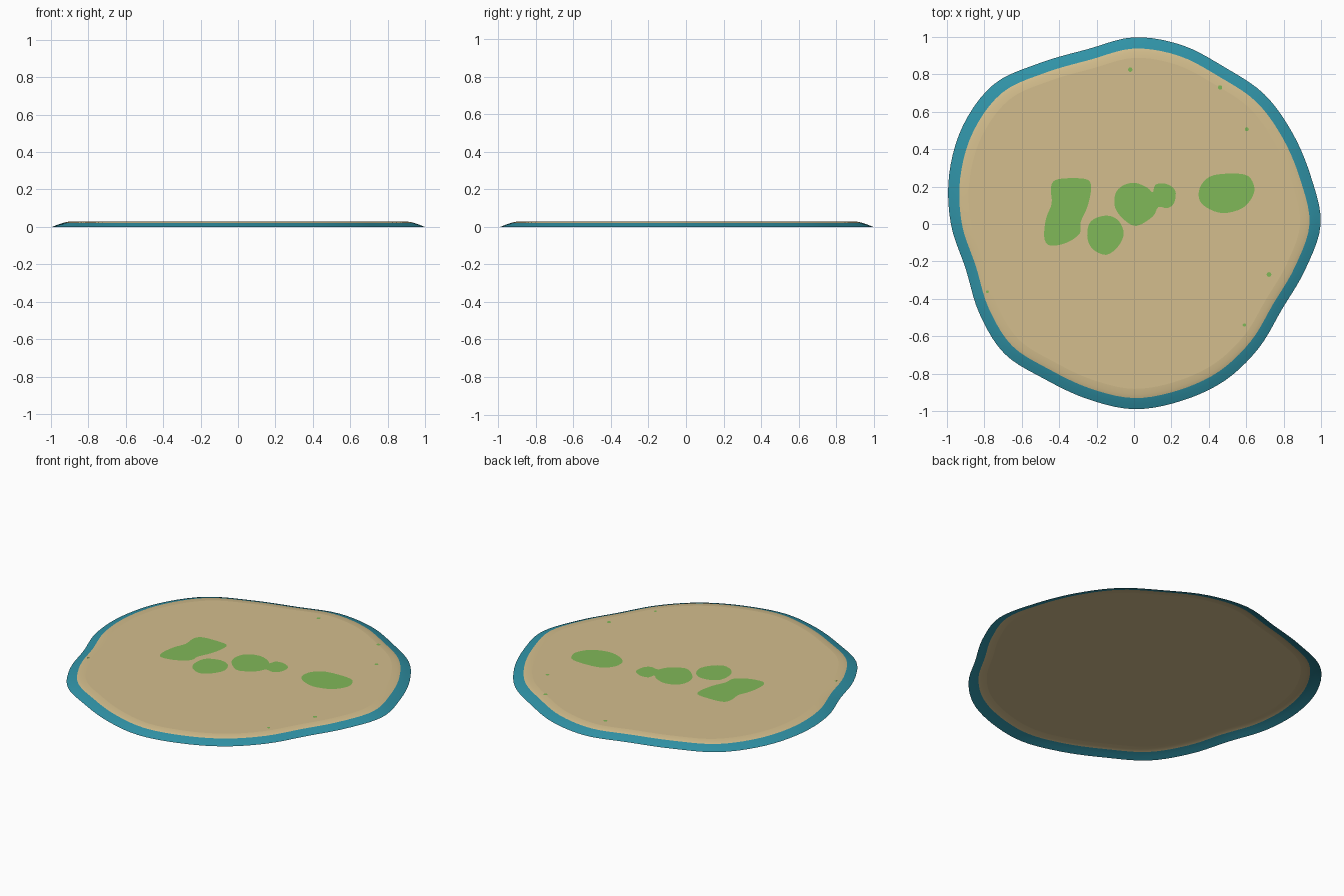
import bpy, bmesh, math
from mathutils import Vector

if "Cube" in bpy.data.objects:
    bpy.data.objects.remove(bpy.data.objects["Cube"])


def material(name, rgb):
    lin = [(c / 255 / 12.92) if c < 11 else ((c / 255 + 0.055) / 1.055) ** 2.4 for c in rgb]
    m = bpy.data.materials.new(name)
    m.diffuse_color = (*lin, 1)
    m.use_nodes = True
    m.node_tree.nodes["Principled BSDF"].inputs["Base Color"].default_value = m.diffuse_color
    return m


SAND = material("sand", (212, 190, 141))
WATER = material("shallow_water", (48, 147, 167))
GRASS = material("grass", (128, 184, 88))


def smooth_loop(pts, steps):
    """Closed Catmull-Rom curve through the points."""
    out, n = [], len(pts)
    for i in range(n):
        a, b, c, d = (pts[(i + k) % n] for k in (-1, 0, 1, 2))
        for s in range(steps):
            t = s / steps
            out.append(0.5 * (2 * b + (c - a) * t + (2 * a - 5 * b + 4 * c - d) * t * t
                              + (3 * b - a - 3 * c + d) * t ** 3))
    return out


def make_object(name, bm, mats):
    bmesh.ops.recalc_face_normals(bm, faces=bm.faces)
    if sum(f.normal.z * f.calc_area() for f in bm.faces) < 0:
        bmesh.ops.reverse_faces(bm, faces=bm.faces)
    mesh = bpy.data.meshes.new(name)
    bm.to_mesh(mesh)
    bm.free()
    for m in mats:
        mesh.materials.append(m)
    obj = bpy.data.objects.new(name, mesh)
    bpy.context.collection.objects.link(obj)
    return obj


# Island: open shell with a wavy shore, radius given every 15 degrees
RADII = [.998, .979, .977, .983, .968, .99, .998, .967, .996, 1.058, 1.055, 1.023,
         .979, .931, .955, .98, .957, .968, .99, .979, .968, .941, .913, .947]
shore = smooth_loop([Vector((r * math.cos(math.radians(15 * i)), r * math.sin(math.radians(15 * i))))
                     for i, r in enumerate(RADII)], 5)
PROFILE = [(1, 0), (.97, .012), (.94, .022), (.92, .027), (.89, .030)]  # scale, height
bm = bmesh.new()
rings = [[bm.verts.new((p.x * s, p.y * s, z)) for p in shore] for s, z in PROFILE]
n = len(shore)
for k in range(len(rings) - 1):
    for i in range(n):
        j = (i + 1) % n
        f = bm.faces.new((rings[k][i], rings[k][j], rings[k + 1][j], rings[k + 1][i]))
        f.material_index = 1 if k < 2 else 0  # water below the beach line
        f.smooth = True
bm.faces.new(rings[-1])
make_object("island", bm, [SAND, WATER])


# Grass patches: thin sheets lying on the sand
def patch(name, pts, steps=4):
    bm = bmesh.new()
    bm.faces.new([bm.verts.new((p.x, p.y, .0315))
                  for p in smooth_loop([Vector(q) for q in pts], steps)])
    bmesh.ops.triangulate(bm, faces=bm.faces)
    make_object(name, bm, [GRASS])


patch("grass_left", [(-.42, .235), (-.33, .245), (-.245, .235), (-.23, .18), (-.25, .09), (-.285, .01),
                     (-.29, -.05), (-.36, -.10), (-.45, -.115), (-.48, -.07), (-.47, .03),
                     (-.44, .11), (-.445, .19)])
patch("grass_middle", [(.005, .22), (.07, .195), (.10, .17), (.115, .21), (.17, .215), (.22, .18),
                       (.215, .115), (.18, .085), (.13, .09), (.10, .04), (.015, -.01),
                       (-.05, .02), (-.10, .085), (-.10, .16), (-.06, .205)])
patch("grass_front", [(-.15, .045), (-.085, .02), (-.055, -.05), (-.085, -.12), (-.15, -.165),
                      (-.225, -.13), (-.25, -.06), (-.23, .015)])
patch("grass_right", [(.43, .262), (.59, .265), (.64, .21), (.635, .15), (.58, .085), (.475, .058),
                      (.385, .09), (.347, .14), (.36, .21)])

# Small grass tufts
TUFTS = [(-.02, .825, .012), (.46, .73, .012), (.603, .507, .011),
         (.722, -.27, .013), (.59, -.54, .009), (-.784, -.362, .008)]
for i, (x, y, r) in enumerate(TUFTS):
    patch(f"grass_tuft_{i + 1}", [(x + r * math.cos(a * math.pi / 3), y + r * math.sin(a * math.pi / 3))
                                  for a in range(6)], 2)
